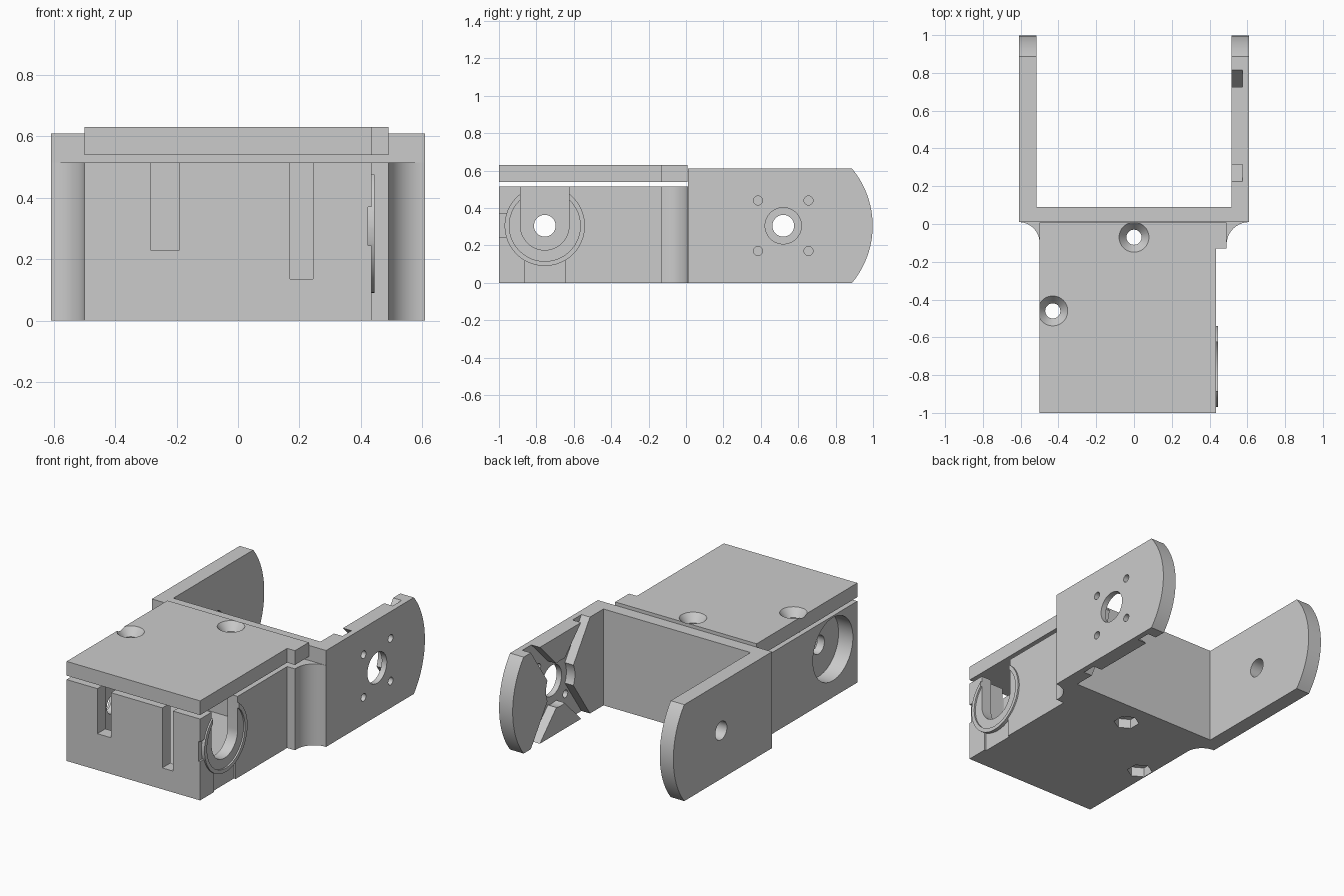
import bpy
import bmesh
from math import sin, cos, pi, radians, asin
from mathutils import Matrix, Vector

cube = bpy.data.objects.get("Cube")
if cube:
    bpy.data.objects.remove(cube, do_unlink=True)

grey = bpy.data.materials.new("plain grey")
grey.use_nodes = True
COLOUR = (0.6, 0.6, 0.6, 1)
grey.diffuse_color = COLOUR
grey.node_tree.nodes["Principled BSDF"].inputs["Base Color"].default_value = COLOUR

SEG = 48
MID = 0.305            # height of both pivot axes
HUB_Y = 0.52           # pivot of the fork
SHAFT_Y = -0.755       # pivot of the housing


def finish(name, bm):
    bmesh.ops.recalc_face_normals(bm, faces=bm.faces)
    mesh = bpy.data.meshes.new(name)
    bm.to_mesh(mesh)
    bm.free()
    mesh.materials.append(grey)
    ob = bpy.data.objects.new(name, mesh)
    bpy.context.collection.objects.link(ob)
    return ob


def prism(name, points, lo, hi, axis="z"):
    """Extrude a profile: (x, y) along z, or (y, z) along x."""
    bm = bmesh.new()
    place = (lambda p: (lo, *p)) if axis == "x" else (lambda p: (*p, lo))
    face = bm.faces.new([bm.verts.new(place(p)) for p in points])
    out = bmesh.ops.extrude_face_region(bm, geom=[face])
    step = Vector((hi - lo, 0, 0) if axis == "x" else (0, 0, hi - lo))
    bmesh.ops.translate(bm, vec=step,
                        verts=[g for g in out["geom"] if isinstance(g, bmesh.types.BMVert)])
    return finish(name, bm)


def box(name, x, y, z):
    return prism(name, [(x[0], y[0]), (x[1], y[0]), (x[1], y[1]), (x[0], y[1])], *z)


def arc(cx, cy, r, a, b, n=16):
    return [(cx + r * cos(radians(a + (b - a) * i / n)),
             cy + r * sin(radians(a + (b - a) * i / n))) for i in range(n + 1)]


def drill(centre, lo, hi, r, axis="x", top=None, sides=SEG):
    """Straight or tapered round cutter."""
    bm = bmesh.new()
    bmesh.ops.create_cone(bm, cap_ends=True, segments=sides, radius1=r,
                          radius2=top or r, depth=hi - lo)
    mid = (lo + hi) / 2
    if axis == "x":
        m = Matrix.Translation((mid, *centre)) @ Matrix.Rotation(pi / 2, 4, "Y")
    else:
        m = Matrix.Translation((*centre, mid))
    bmesh.ops.transform(bm, matrix=m, verts=bm.verts)
    return finish("cutter", bm)


def combine(ob, others, operation="DIFFERENCE"):
    bpy.context.view_layer.objects.active = ob
    for other in others:
        mod = ob.modifiers.new("cut", "BOOLEAN")
        mod.operation = operation
        mod.solver = "EXACT"
        mod.object = other
        bpy.ops.object.modifier_apply(modifier=mod.name)
        bpy.data.objects.remove(other, do_unlink=True)


def smooth(ob):
    bpy.ops.object.select_all(action="DESELECT")
    ob.select_set(True)
    bpy.context.view_layer.objects.active = ob
    bpy.ops.object.shade_smooth_by_angle(angle=radians(25))


screws = [(0, -0.07), (-0.43, -0.46)]

# Housing: outline with concave flares at the back
outline = [(-0.5, -1), (0.435, -1), (0.435, -0.13), (0.49, -0.13)]
outline += arc(0.61, -0.11, 0.12, 180, 90)
outline += arc(-0.61, -0.1, 0.11, 90, 0)
housing = prism("housing", outline, 0, 0.515)

# Raised collar around the shaft slot
collar = drill((SHAFT_Y, MID), 0.4, 0.445, 0.215)
combine(collar, [drill((SHAFT_Y, MID), 0.43, 0.5, 0.19)])
combine(collar, [box("cutter", (0, 1), (-2, 0), (0.515, 1))])
combine(housing, [collar], "UNION")

# Shallow channels that stop at the collar
channels = []
for y, z in (((-1.1, SHAFT_Y), (0.245, 0.37)), ((-0.86, -0.645), (-0.1, MID))):
    channel = box("cutter", (0.423, 0.5), y, z)
    combine(channel, [drill((SHAFT_Y, MID), 0.3, 0.6, 0.215)])
    channels.append(channel)

# Inner bay, shaft slot, cable slots, bearing seat, screw holes and nut traps
slot = [(SHAFT_Y + 0.13, 0.6), (SHAFT_Y - 0.13, 0.6)]
slot += arc(SHAFT_Y, MID, 0.13, 180, 360, 24)
cuts = channels + [
    box("cutter", (-0.35, 0.365), (-0.92, -0.15), (0.1, 0.6)),
    prism("cutter", slot, 0.3, 0.6, "x"),
    box("cutter", (-0.285, -0.19), (-1.1, -0.9), (0.23, 0.6)),
    box("cutter", (0.17, 0.245), (-1.1, -0.9), (0.135, 0.6)),
    drill((SHAFT_Y, MID), -0.6, -0.4, 0.2),
    drill((SHAFT_Y, MID), -0.6, -0.3, 0.058),
]
for s in screws:
    cuts += [drill(s, -0.1, 0.6, 0.04, "z"), drill(s, -0.1, 0.06, 0.075, "z", sides=6)]
combine(housing, cuts)
smooth(housing)

# Lid with countersunk screw holes
lid = prism("lid", [(-0.5, -1), (0.435, -1), (0.435, -0.13), (0.49, -0.13),
                    (0.49, 0.008), (-0.5, 0.008)], 0.54, 0.63)
for s in screws:
    combine(lid, [drill(s, 0.5, 0.7, 0.04, "z"),
                  drill(s, 0.58, 0.631, 0.04, "z", top=0.08)])
smooth(lid)

# Fork: back plate and two round-ended arms
plate = box("back_plate", (-0.515, 0.515), (0.01, 0.09), (0, 0.61))
R = 0.478
tip = asin(MID / R) * 180 / pi
profile = [(0.01, 0.61), (0.01, 0)] + arc(HUB_Y, MID, R, -tip, tip, 24)
right_arm = prism("right_arm", profile, -0.61, -0.515, "x")
left_arm = prism("left_arm", profile, 0.515, 0.61, "x")

combine(right_arm, [drill((HUB_Y, MID), -0.7, -0.4, 0.058)])

# Cross-shaped pocket on the inner face of the left arm
pocket = drill((HUB_Y, MID), 0.45, 0.575, 0.145)
for sy in (-1, 1):
    for sz in (-1, 1):
        d = Vector((sy * 0.64, sz * 0.768))
        n = Vector((-d.y, d.x))
        pts = [d * r + n * w for r, w in ((0, -0.07), (0.5, -0.025), (0.5, 0.025), (0, 0.07))]
        spoke = prism("cutter", [(HUB_Y + p.x, MID + p.y) for p in pts], 0.45, 0.575, "x")
        combine(pocket, [spoke], "UNION")
holes = [drill((HUB_Y + sy * 0.135, MID + sz * 0.135), 0.4, 0.7, 0.024, sides=24)
         for sy in (-1, 1) for sz in (-1, 1)]
combine(left_arm, [pocket, drill((HUB_Y, MID), 0.4, 0.7, 0.097)] + holes)
smooth(right_arm)
smooth(left_arm)
